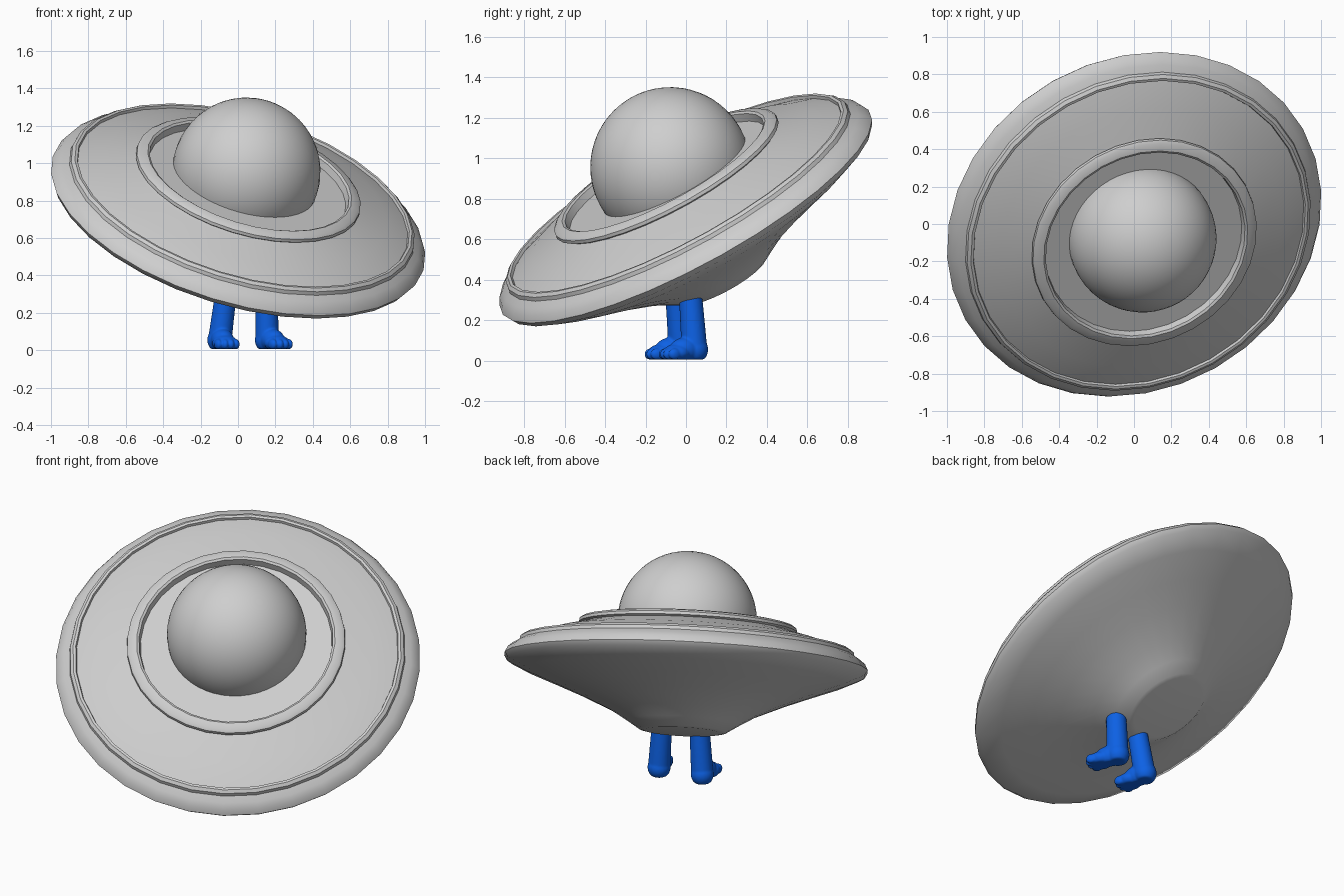
import bpy, bmesh, math
from mathutils import Matrix, Vector

cube = bpy.data.objects.get("Cube")
if cube:
    bpy.data.objects.remove(cube, do_unlink=True)


def material(name, color):
    m = bpy.data.materials.new(name)
    m.use_nodes = True
    m.diffuse_color = (*color, 1)
    bsdf = next(n for n in m.node_tree.nodes if n.type == 'BSDF_PRINCIPLED')
    bsdf.inputs["Base Color"].default_value = (*color, 1)
    return m


GREY = material("hull grey", (0.62, 0.62, 0.62))
BLUE = material("bright blue", (0.004, 0.12, 0.78))
AXIS = Vector((0.26, -0.46, 0.85)).normalized()
TILT = AXIS.to_track_quat('Z', 'Y').to_matrix().to_4x4()


def make_object(name, bm, mat, matrix, angle):
    mesh = bpy.data.meshes.new(name)
    bm.to_mesh(mesh)
    bm.free()
    mesh.materials.append(mat)
    ob = bpy.data.objects.new(name, mesh)
    bpy.context.collection.objects.link(ob)
    ob.matrix_world = matrix
    bpy.ops.object.select_all(action='DESELECT')
    ob.select_set(True)
    bpy.context.view_layer.objects.active = ob
    bpy.ops.object.shade_smooth_by_angle(angle=math.radians(angle))
    return ob


def lathe(name, profile, steps, mat, matrix):
    bm = bmesh.new()
    verts = [bm.verts.new((r, 0, z)) for r, z in profile]
    edges = [bm.edges.new(pair) for pair in zip(verts, verts[1:])]
    bmesh.ops.spin(bm, geom=verts + edges, cent=(0, 0, 0), axis=(0, 0, 1),
                   angle=math.tau, steps=steps)
    bmesh.ops.remove_doubles(bm, verts=bm.verts, dist=0.0005)
    bmesh.ops.recalc_face_normals(bm, faces=bm.faces)
    return make_object(name, bm, mat, matrix, 35)


# Saucer hull: sunken deck, raised inner lip, sloping top, rim groove, funnel underside
hull = [(0, .195), (.545, .195), (.552, .235), (.565, .242), (.605, .234),
        (.62, .222), (.622, .205), (.608, .196), (.63, .188),
        (.78, .15), (.915, .097), (.92, .112), (.935, .113), (.952, .1),
        (.956, .08), (.99, .06), (1.02, .035), (1.037, .003), (1.02, -.026),
        (.91, -.078), (.75, -.14), (.6, -.2), (.42, -.28), (.32, -.34),
        (.25, -.385), (.22, -.392), (0, -.395)]
lathe("saucer_hull", hull, 32, GREY, Matrix.Translation((0, 0, .73)) @ TILT)

# Dome
bm = bmesh.new()
bmesh.ops.create_uvsphere(bm, u_segments=48, v_segments=32, radius=.396)
make_object("dome", bm, GREY, Matrix.Translation((.045, -.077, .955)) @ TILT, 60)


# Legs: rounded forms fused into one smooth skin
def ball(bm, center, size):
    bmesh.ops.create_uvsphere(
        bm, u_segments=24, v_segments=16, radius=1,
        matrix=Matrix.Translation(center) @ Matrix.Diagonal((*size, 1)))


def leg(name, x, y, turn, lean):
    bm = bmesh.new()
    bmesh.ops.create_cone(bm, cap_ends=True, segments=24, radius1=.064,
                          radius2=.054, depth=.42,
                          matrix=Matrix.Translation((0, 0, .26)))
    top_shift = Matrix.Rotation(-turn, 3, 'Z') @ Vector(lean)
    for v in bm.verts:
        if v.co.z > .3:
            v.co += top_shift
    ball(bm, (0, .002, .055), (.066, .066, .068))
    ball(bm, (0, -.05, .055), (.06, .085, .06))
    ball(bm, (0, -.1, .038), (.068, .07, .045))
    for i in range(4):
        side = i - 1.5
        ball(bm, (side * .032, -.158 + abs(side) * .012, .032),
             (.021, .034, .029))
    for v in bm.verts:
        v.co.z = max(v.co.z, .006)
    ob = make_object(name, bm, BLUE,
                     Matrix.Translation((x, y, 0)) @ Matrix.Rotation(turn, 4, 'Z'), 180)
    skin = ob.modifiers.new("skin", 'REMESH')
    skin.mode = 'VOXEL'
    skin.voxel_size = .006
    skin.use_smooth_shade = True
    soft = ob.modifiers.new("soften", 'SMOOTH')
    soft.factor = .5
    soft.iterations = 4


leg("left_leg", .157, .042, math.radians(30), (-.01, -.03, 0))
leg("right_leg", -.098, -.022, math.radians(16), (.055, -.035, 0))
